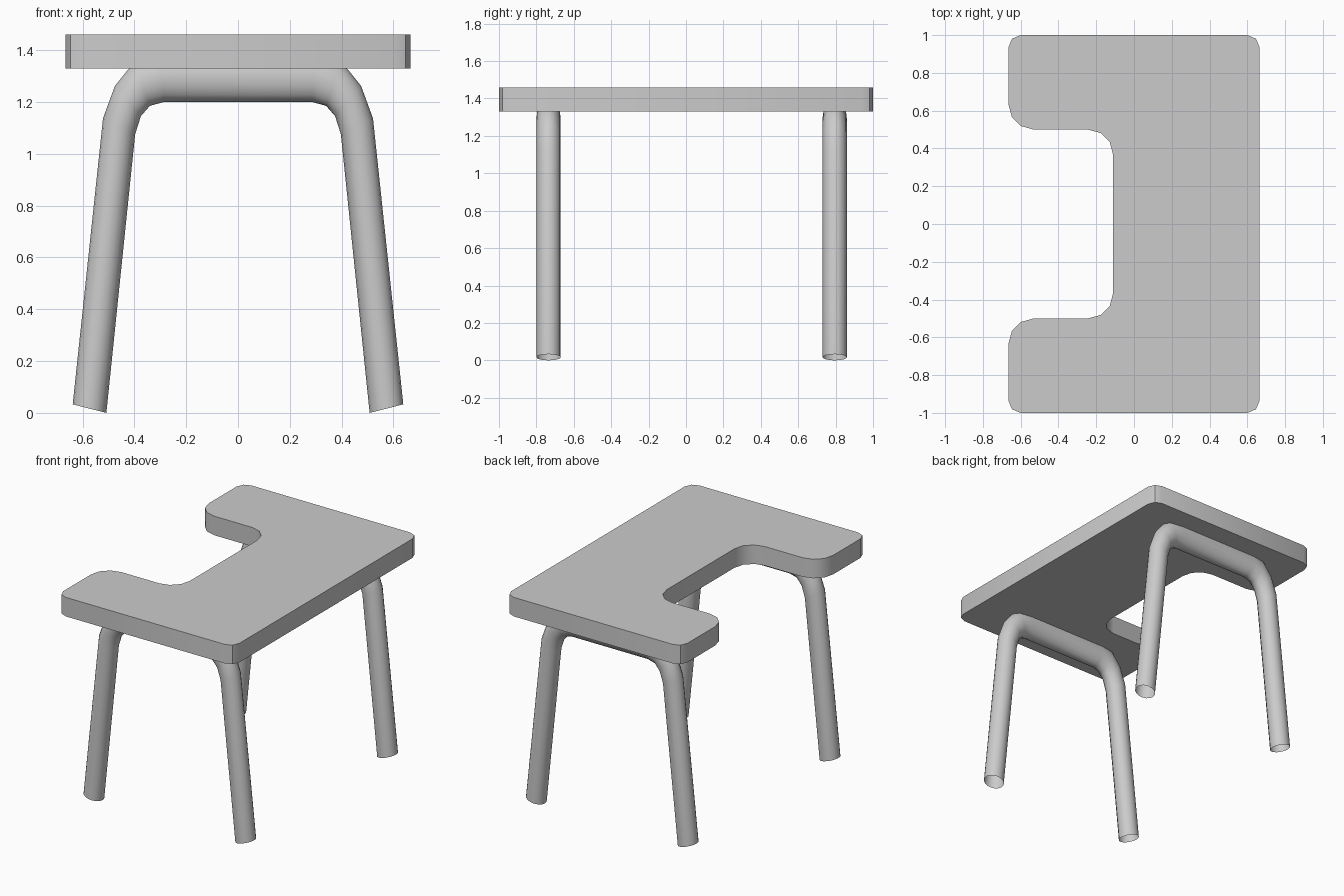
import bpy, math
from mathutils import Vector

if "Cube" in bpy.data.objects:
    bpy.data.objects.remove(bpy.data.objects["Cube"])


def make_object(name, verts, faces):
    mesh = bpy.data.meshes.new(name)
    mesh.from_pydata(verts, [], faces)
    mesh.update()
    obj = bpy.data.objects.new(name, mesh)
    bpy.context.collection.objects.link(obj)
    bpy.ops.object.select_all(action='DESELECT')
    obj.select_set(True)
    bpy.context.view_layer.objects.active = obj
    bpy.ops.object.shade_smooth_by_angle(angle=math.radians(40))
    return obj


def rounded_outline(corners):
    """Corners are (x, y, radius, segments), all right angles."""
    pts = []
    for i, (x, y, r, n) in enumerate(corners):
        p = Vector((x, y))
        u = (Vector(corners[i - 1][:2]) - p).normalized() * r
        v = (Vector(corners[(i + 1) % len(corners)][:2]) - p).normalized() * r
        for k in range(n + 1):
            a = math.pi / 2 * k / n
            pts.append(p + u * (1 - math.sin(a)) + v * (1 - math.cos(a)))
    return pts


# Tabletop: rounded slab with a cut-out on the left side
W, ZB, ZT = 0.665, 1.33, 1.46
outline = rounded_outline([
    (-W, -1, 0.065, 2), (W, -1, 0.065, 2), (W, 1, 0.065, 2), (-W, 1, 0.065, 2),
    (-W, 0.5, 0.135, 3), (-0.11, 0.5, 0.135, 3),
    (-0.11, -0.5, 0.135, 3), (-W, -0.5, 0.135, 3)])
n = len(outline)
verts = [(p.x, p.y, z) for z in (ZB, ZT) for p in outline]
faces = [tuple(reversed(range(n))), tuple(range(n, 2 * n))]
faces += [(i, (i + 1) % n, n + (i + 1) % n, n + i) for i in range(n)]
make_object("tabletop", verts, faces)

# Bent leg tubes: each ring given by its inner and outer (x, z), right half
SIDES, TUBE_R = 16, 0.065
half = [((0.508, 0.0), (0.638, 0.033)),
        ((0.397, 1.075), (0.521, 1.137)),
        ((0.375, 1.145), (0.475, 1.262)),
        ((0.340, 1.185), (0.400, 1.355)),
        ((0.286, 1.200), (0.300, 1.390))]
rings = half + [tuple((-x, z) for x, z in ring) for ring in reversed(half)]


def leg_frame(name, y):
    verts = []
    for (xi, zi), (xo, zo) in rings:
        for k in range(SIDES):
            a = 2 * math.pi * k / SIDES
            t = (1 + math.cos(a)) / 2
            verts.append((xi + (xo - xi) * t, y + TUBE_R * math.sin(a), zi + (zo - zi) * t))
    faces = []
    for r in range(len(rings) - 1):
        for k in range(SIDES):
            a, b = r * SIDES + k, r * SIDES + (k + 1) % SIDES
            faces.append((a, b, b + SIDES, a + SIDES))
    make_object(name, verts, faces)


leg_frame("front_leg_frame", -0.735)
leg_frame("back_leg_frame", 0.795)
